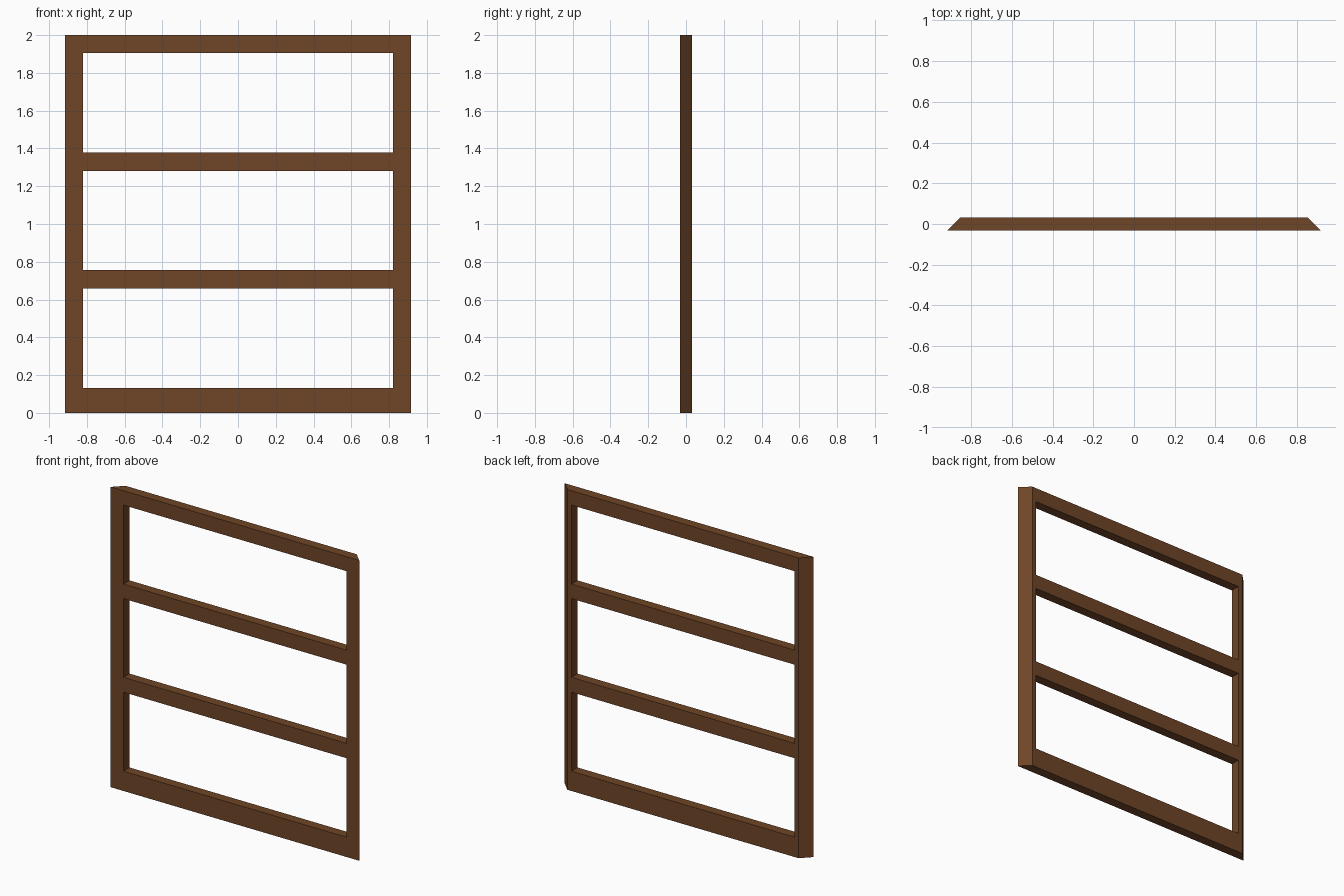
import bpy, bmesh

if "Cube" in bpy.data.objects:
    bpy.data.objects.remove(bpy.data.objects["Cube"])

mat = bpy.data.materials.new("brown wood")
mat.diffuse_color = (0.162, 0.060, 0.020, 1)
mat.use_nodes = True
mat.node_tree.nodes["Principled BSDF"].inputs["Base Color"].default_value = mat.diffuse_color

X = [-0.916, -0.821, 0.821, 0.916]                       # stile edges
Z = [0, 0.132, 0.658, 0.757, 1.281, 1.378, 1.904, 2.0]   # rail edges
HALF, BEVEL = 0.032, 0.064

# Front face: stiles everywhere, rails on every other row
bm = bmesh.new()
v = [[bm.verts.new((x, -HALF, z)) for z in Z] for x in X]
for i in range(3):
    for j in range(len(Z) - 1):
        if i == 1 and j % 2:
            continue                                     # open pane
        bm.faces.new((v[i][j], v[i + 1][j], v[i + 1][j + 1], v[i][j + 1]))

# Thickness, with the outer side edges mitred at 45 degrees towards the back
ret = bmesh.ops.extrude_face_region(bm, geom=bm.faces[:], use_keep_orig=True)
for e in ret["geom"]:
    if isinstance(e, bmesh.types.BMVert):
        e.co.y = HALF
        if abs(e.co.x) > 0.9:
            e.co.x -= BEVEL if e.co.x > 0 else -BEVEL
bmesh.ops.recalc_face_normals(bm, faces=bm.faces[:])

mesh = bpy.data.meshes.new("window_frame")
bm.to_mesh(mesh)
bm.free()
mesh.materials.append(mat)
frame = bpy.data.objects.new("window_frame", mesh)
bpy.context.collection.objects.link(frame)
